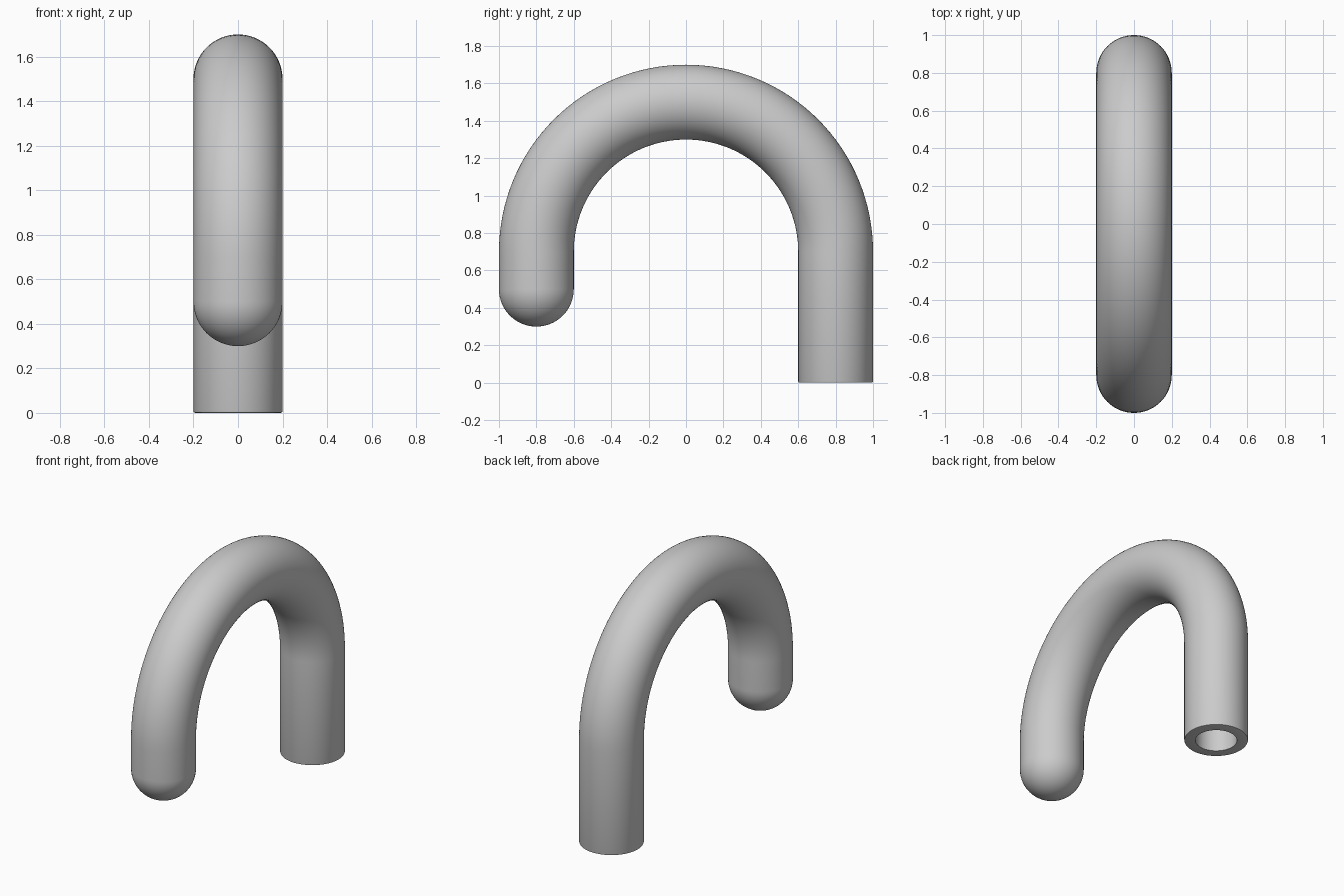
import bpy, bmesh
from math import sin, cos, pi, radians
from mathutils import Vector

cube = bpy.data.objects.get("Cube")
if cube:
    bpy.data.objects.remove(cube, do_unlink=True)

SIDES = 64
BEND = 0.8         # radius of the bend's centre line
BEND_Z = 0.7       # height of the bend's centre
TUBE = 0.2         # radius of the tube
HOLE = 0.13        # radius of the socket
TIP_Z = 0.5        # height where the round tip starts

# Material
grey = bpy.data.materials.new("plain grey")
grey.use_nodes = True
colour = (0.6, 0.6, 0.6, 1)
grey.diffuse_color = colour
grey.node_tree.nodes["Principled BSDF"].inputs["Base Color"].default_value = colour

bm = bmesh.new()


def ring(angle, z, radius):
    """Circle of vertices across the centre line, shifted to height z."""
    out = Vector((0, cos(angle), sin(angle)))
    centre = out * BEND + Vector((0, 0, z))
    return [bm.verts.new(centre + radius * (out * cos(t) + Vector((sin(t), 0, 0))))
            for t in (2 * pi * i / SIDES for i in range(SIDES))]


# Socket, rim with a small bevel, and straight shaft
rings = [ring(0, z, r) for z, r in
         ((0.5, HOLE), (0, HOLE), (0, TUBE - 0.008), (0.002, TUBE - 0.002),
          (0.008, TUBE))]
# Half-circle bend
rings += [ring(pi * i / 64, BEND_Z, TUBE) for i in range(65)]
# Short straight end and round tip
rings += [ring(pi, TIP_Z - TUBE * sin(a), TUBE * cos(a))
          for a in (pi / 2 * i / 16 for i in range(16))]

for a, b in zip(rings, rings[1:]):
    for i in range(SIDES):
        j = (i + 1) % SIDES
        bm.faces.new((a[i], a[j], b[j], b[i]))

# Close the socket and the tip
bm.faces.new(rings[0])
pole = bm.verts.new((0, -BEND, TIP_Z - TUBE))
for i in range(SIDES):
    bm.faces.new((rings[-1][i], rings[-1][(i + 1) % SIDES], pole))
bmesh.ops.recalc_face_normals(bm, faces=bm.faces)

mesh = bpy.data.meshes.new("curved_handle")
bm.to_mesh(mesh)
bm.free()
mesh.materials.append(grey)
handle = bpy.data.objects.new("curved_handle", mesh)
bpy.context.collection.objects.link(handle)

bpy.ops.object.select_all(action="DESELECT")
handle.select_set(True)
bpy.context.view_layer.objects.active = handle
bpy.ops.object.shade_smooth_by_angle(angle=radians(50))
